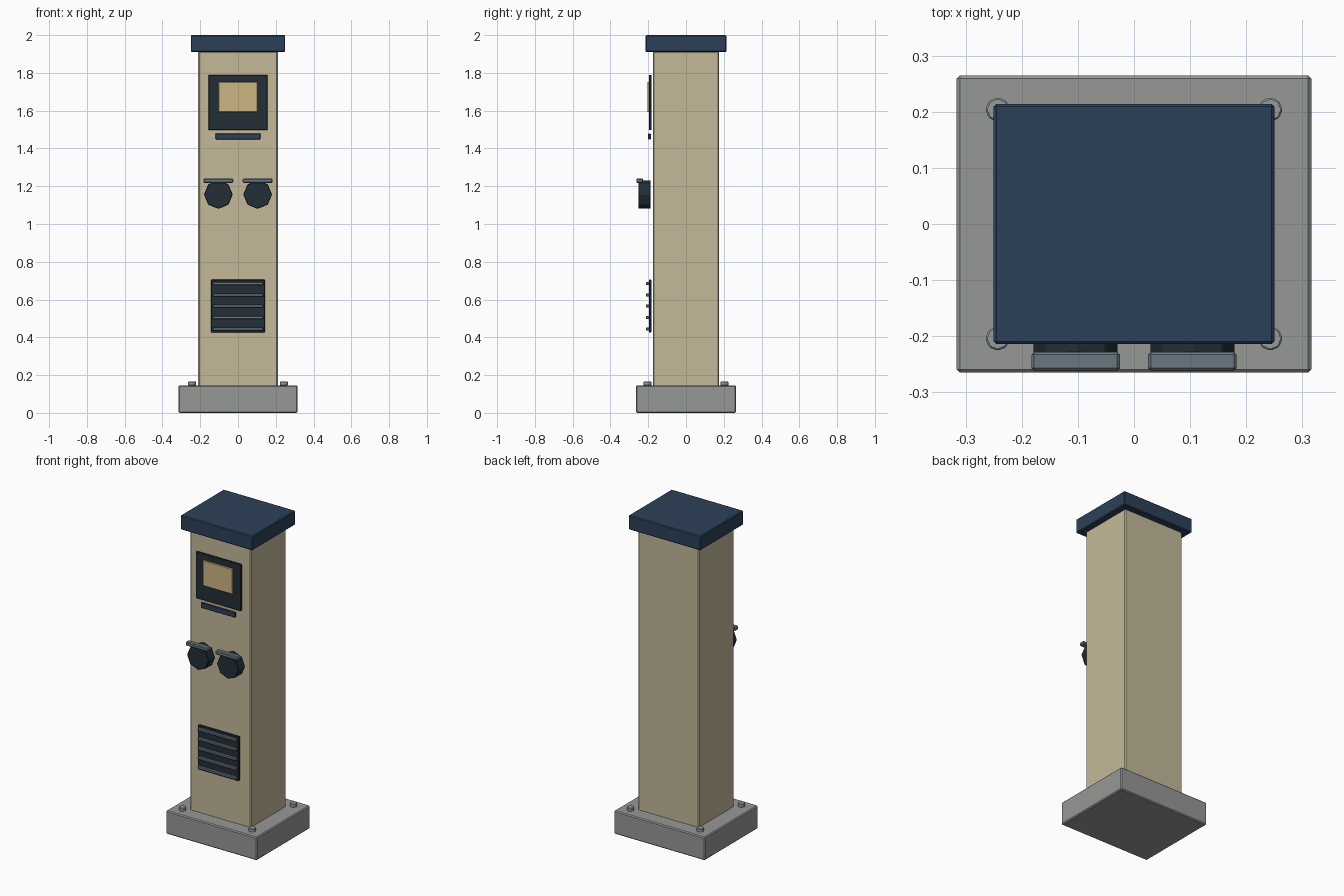
import bpy
import math

if "Cube" in bpy.data.objects:
    bpy.data.objects.remove(bpy.data.objects["Cube"], do_unlink=True)


def srgb(c):
    c /= 255
    return c / 12.92 if c <= 0.04045 else ((c + 0.055) / 1.055) ** 2.4


def material(name, r, g, b):
    mat = bpy.data.materials.new(name)
    mat.use_nodes = True
    color = (srgb(r), srgb(g), srgb(b), 1)
    mat.diffuse_color = color
    mat.node_tree.nodes["Principled BSDF"].inputs["Base Color"].default_value = color
    return mat


beige = material("beige_paint", 196, 185, 153)
navy = material("navy_paint", 44, 64, 88)
concrete = material("concrete_grey", 150, 152, 150)
dark = material("dark_plastic", 35, 46, 55)
amber = material("amber_display", 205, 182, 132)
steel = material("blue_grey_steel", 106, 120, 130)
bolt_metal = material("bolt_metal", 150, 155, 156)


def finish(obj, name, mat, bevel):
    obj.name = name
    obj.data.materials.append(mat)
    bpy.ops.object.transform_apply(location=False, rotation=True, scale=True)
    if bevel:
        mod = obj.modifiers.new("edge_bevel", "BEVEL")
        mod.width = bevel
        mod.segments = 1
    return obj


def box(name, mat, xs, ys, zs, bevel=0.003):
    """Bevelled box from its min/max extents."""
    spans = (xs, ys, zs)
    bpy.ops.mesh.primitive_cube_add(size=1, location=[(a + b) / 2 for a, b in spans])
    obj = bpy.context.object
    obj.scale = [b - a for a, b in spans]
    return finish(obj, name, mat, bevel)


def octagon(name, mat, loc, radius, depth, tilt=0, bevel=0.003):
    """Eight-sided prism with corners on its axes."""
    bpy.ops.mesh.primitive_cylinder_add(vertices=8, radius=radius, depth=depth,
                                        location=loc, rotation=(tilt, 0, 0))
    return finish(bpy.context.object, name, mat, bevel)


# Plinth, post and cap
box("base_plinth", concrete, (-0.316, 0.316), (-0.265, 0.265), (0, 0.146), 0.006)
box("post", beige, (-0.211, 0.211), (-0.175, 0.175), (0.14, 1.915), 0.006)
box("cap", navy, (-0.25, 0.25), (-0.214, 0.214), (1.91, 2.0), 0.005)

# Anchor bolts
for sx in (-1, 1):
    for sy in (-1, 1):
        octagon(f"bolt_{'left' if sx > 0 else 'right'}_{'back' if sy > 0 else 'front'}",
                bolt_metal, (sx * 0.243, sy * 0.204, 0.155), 0.022, 0.022)

# Display and card slot
box("display_bezel", dark, (-0.156, 0.156), (-0.196, -0.182), (1.497, 1.79))
box("display_screen", amber, (-0.104, 0.104), (-0.204, -0.192), (1.592, 1.752))
box("card_slot", navy, (-0.12, 0.12), (-0.2, -0.186), (1.448, 1.48))

# Sockets with hinged lids
for side, x in (("right", -0.104), ("left", 0.104)):
    octagon(f"socket_{side}", dark, (x, -0.219, 1.156), 0.076, 0.064, math.pi / 2)
    box(f"socket_lid_{side}", steel, (x - 0.079, x + 0.079), (-0.262, -0.228),
        (1.217, 1.241), 0.005)

# Vent panel and slats
box("vent_panel", dark, (-0.142, 0.142), (-0.197, -0.182), (0.426, 0.705))
for i in range(5):
    z = 0.445 + i * 0.06
    box(f"vent_slat_{i + 1}", steel, (-0.134, 0.134), (-0.213, -0.194),
        (z - 0.008, z + 0.008))
